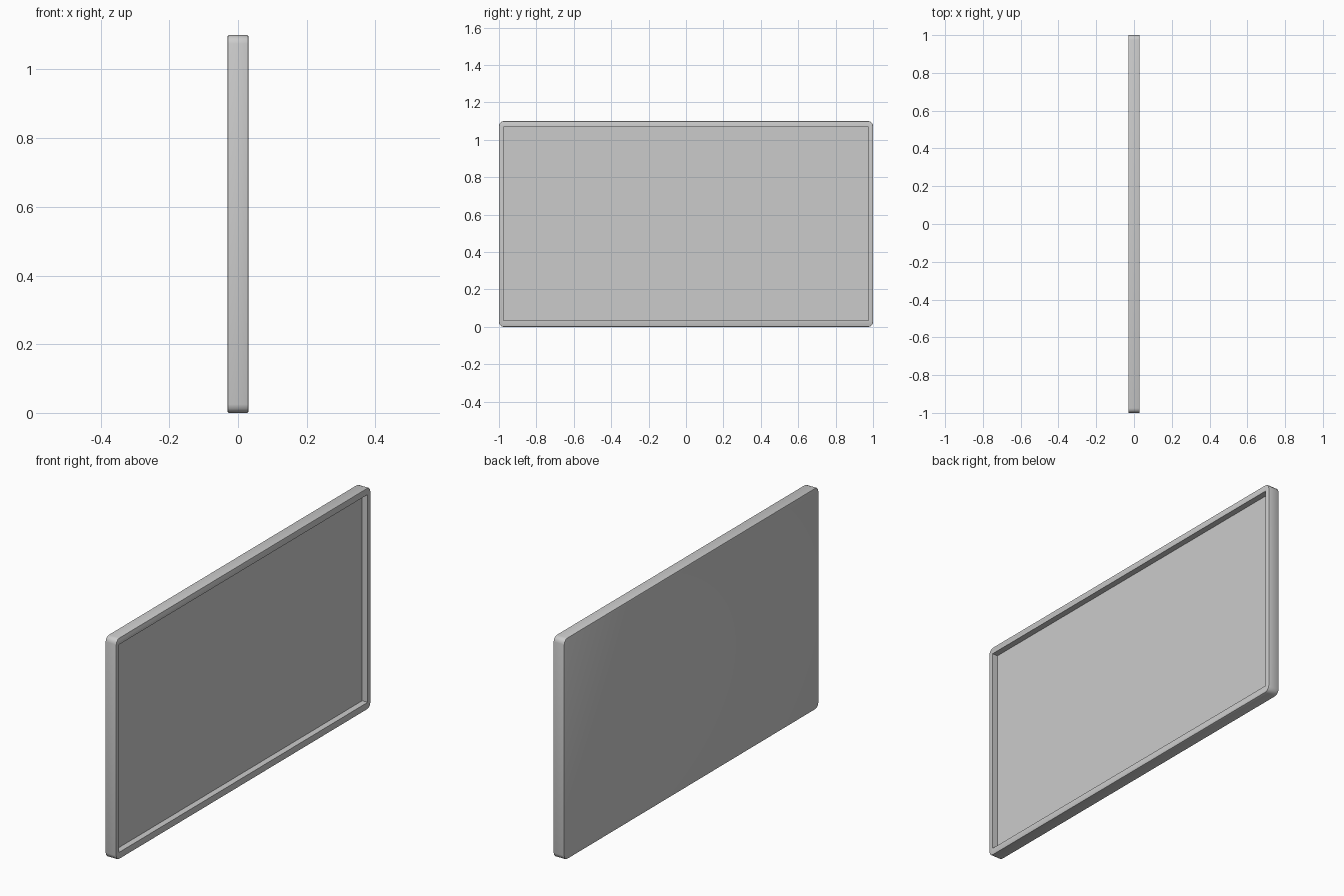
import bpy, bmesh

if "Cube" in bpy.data.objects:
    bpy.data.objects.remove(bpy.data.objects["Cube"])

def box(name, x0, x1, y0, y1, z0, z1, corner=0.0, rim=0.0):
    bm = bmesh.new()
    bmesh.ops.create_cube(bm, size=1)
    for v in bm.verts:
        v.co.x = x1 if v.co.x > 0 else x0
        v.co.y = y1 if v.co.y > 0 else y0
        v.co.z = z1 if v.co.z > 0 else z0
    if corner:
        # round the four corners of the panel outline
        edges = [e for e in bm.edges if abs(e.verts[0].co.x - e.verts[1].co.x) > 1e-4]
        bmesh.ops.bevel(bm, geom=edges, offset=corner, segments=3, profile=0.5, affect='EDGES')
    if rim:
        # soften the rims of both large faces
        edges = [e for e in bm.edges if abs(e.verts[0].co.x - e.verts[1].co.x) < 1e-4]
        bmesh.ops.bevel(bm, geom=edges, offset=rim, segments=2, profile=0.5, affect='EDGES')
    bmesh.ops.recalc_face_normals(bm, faces=bm.faces)
    me = bpy.data.meshes.new(name)
    bm.to_mesh(me)
    bm.free()
    ob = bpy.data.objects.new(name, me)
    bpy.context.collection.objects.link(ob)
    return ob

# rounded panel housing
housing = box("panel_housing", -0.03, 0.03, -1, 1, 0, 1.1, corner=0.025, rim=0.003)

# recessed screen area on the +x side
cutter = box("screen_recess_cutter", 0.0, 0.1, -0.977, 0.977, 0.034, 1.068)
cutter.hide_render = True
cutter.hide_viewport = True
cut = housing.modifiers.new("screen_recess", 'BOOLEAN')
cut.operation = 'DIFFERENCE'
cut.solver = 'EXACT'
cut.object = cutter

# smooth the rounded edges, keep the recess sharp
bpy.context.view_layer.objects.active = housing
housing.select_set(True)
bpy.ops.object.modifier_apply(modifier=cut.name)
bpy.ops.object.shade_smooth_by_angle(angle=0.6)
bpy.data.objects.remove(cutter)
